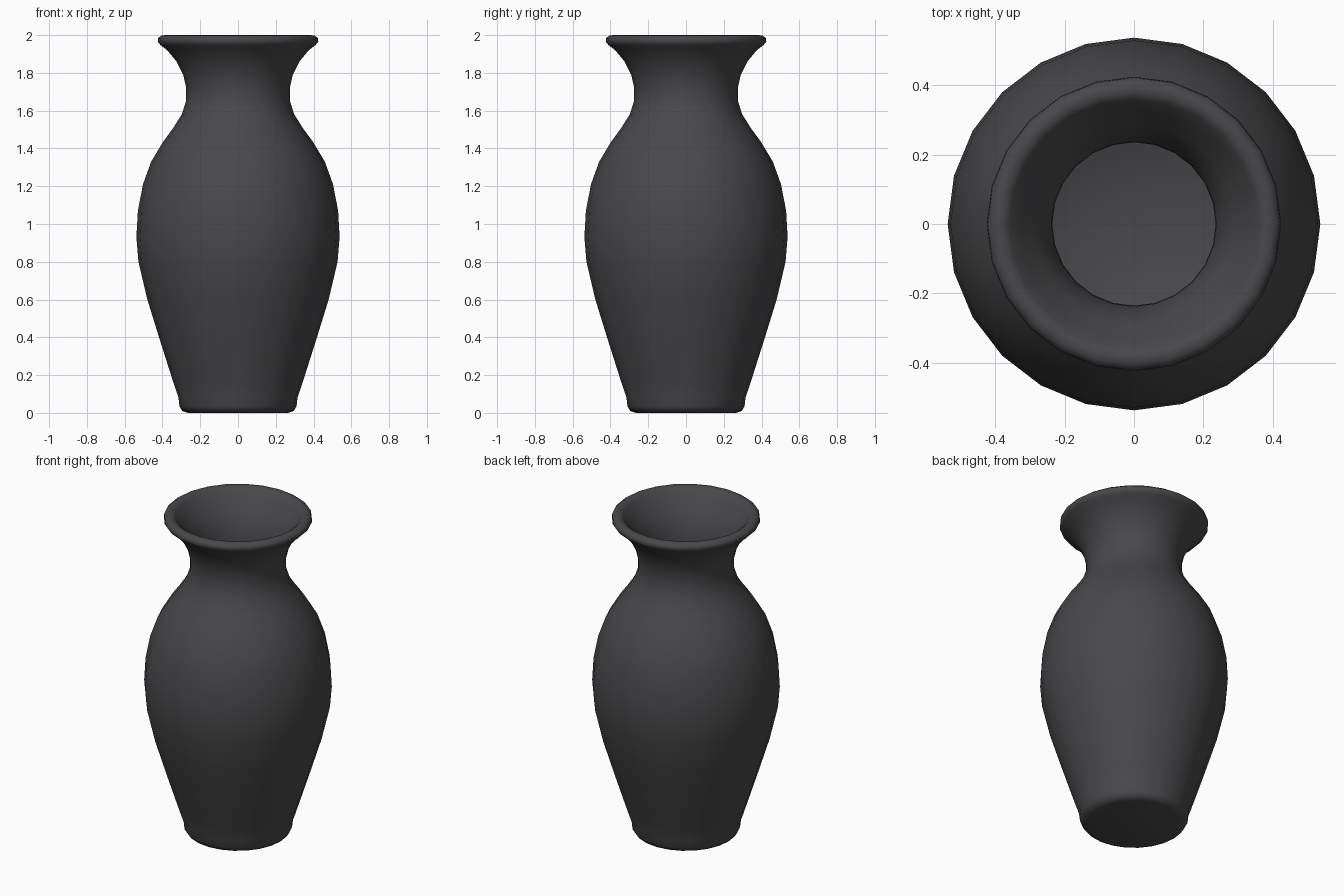
import bpy, bmesh, math

SIDES = 24

# glaze colour
glaze = bpy.data.materials.new("charcoal glaze")
glaze.diffuse_color = (0.065, 0.065, 0.07, 1.0)

# outer wall, from foot to rim: (radius, height)
outer = [(0.265, 0.0), (0.295, 0.01), (0.31, 0.035), (0.315, 0.08), (0.345, 0.17),
         (0.415, 0.39), (0.48, 0.60), (0.527, 0.80), (0.538, 0.93), (0.53, 1.07),
         (0.503, 1.21), (0.46, 1.33), (0.40, 1.43), (0.342, 1.51), (0.298, 1.58),
         (0.275, 1.65), (0.274, 1.72), (0.29, 1.79), (0.325, 1.86), (0.375, 1.92),
         (0.41, 1.947), (0.425, 1.965), (0.422, 1.985), (0.405, 1.998)]
# rim lip and hollow inside, from rim down to floor
inner = [(0.38, 2.0), (0.36, 1.985), (0.335, 1.945), (0.29, 1.89), (0.257, 1.82),
         (0.238, 1.74), (0.236, 1.66), (0.258, 1.57), (0.305, 1.49), (0.362, 1.41),
         (0.42, 1.31), (0.463, 1.20), (0.49, 1.07), (0.498, 0.93), (0.487, 0.80),
         (0.44, 0.60), (0.375, 0.39), (0.305, 0.17), (0.27, 0.07), (0.24, 0.05)]

# vase: profile revolved around z
bm = bmesh.new()
rings = [[bm.verts.new((r * math.cos(math.tau * i / SIDES),
                        r * math.sin(math.tau * i / SIDES), z))
          for i in range(SIDES)] for r, z in outer + inner]
for a, b in zip(rings, rings[1:]):
    for i in range(SIDES):
        j = (i + 1) % SIDES
        bm.faces.new((a[i], a[j], b[j], b[i]))
bm.faces.new(list(reversed(rings[0])))   # underside
bm.faces.new(rings[-1])                  # inside floor
bmesh.ops.recalc_face_normals(bm, faces=bm.faces)
for f in bm.faces:
    f.smooth = True

mesh = bpy.data.meshes.new("vase")
bm.to_mesh(mesh)
bm.free()
mesh.materials.append(glaze)
vase = bpy.data.objects.new("vase", mesh)
bpy.context.collection.objects.link(vase)
